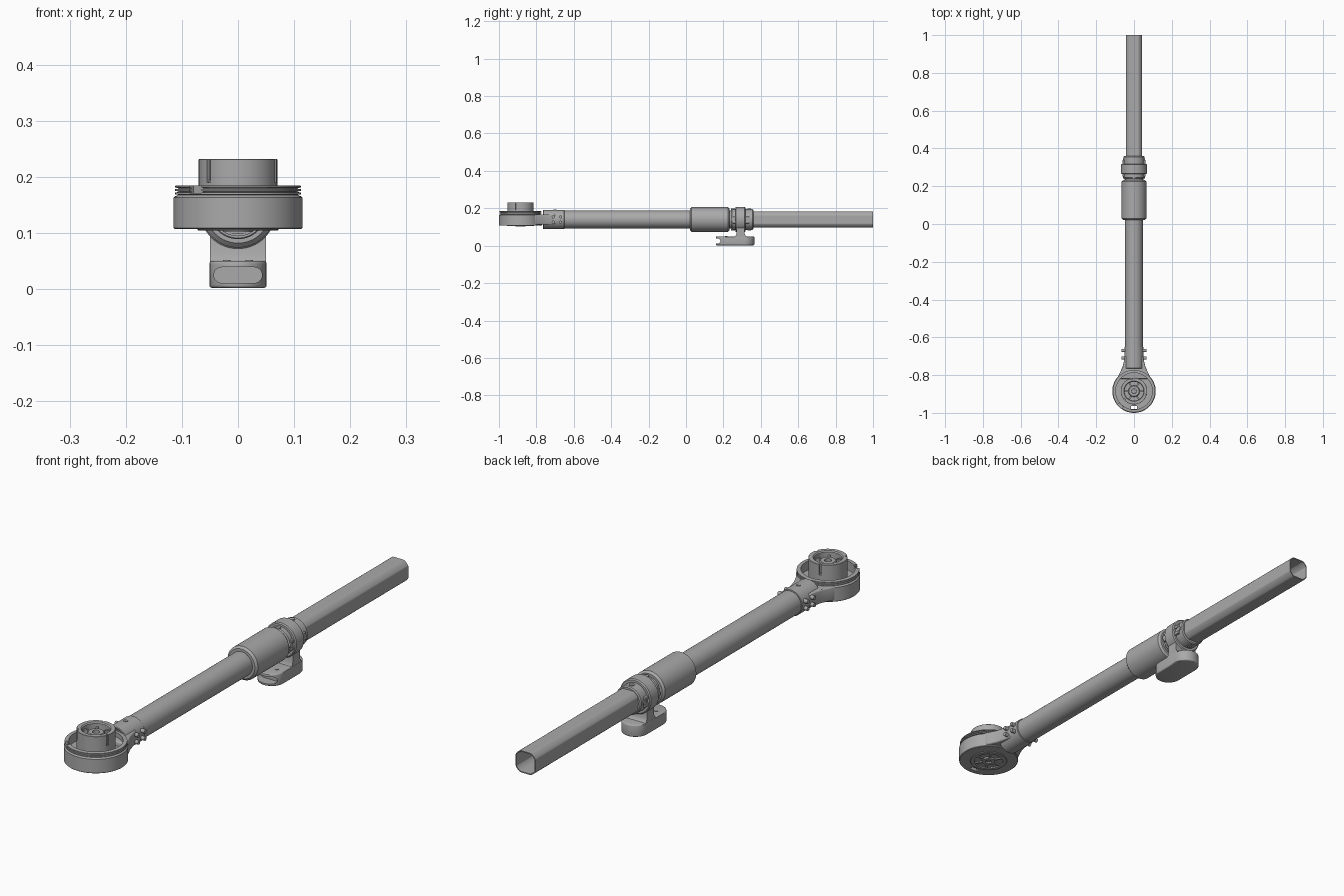
import bpy, bmesh, math
from mathutils import Matrix, Vector

cube = bpy.data.objects.get("Cube")
if cube:
    bpy.data.objects.remove(cube, do_unlink=True)

grey = bpy.data.materials.new("satin grey")
grey.use_nodes = True
GREY = (0.40, 0.40, 0.40, 1)
grey.diffuse_color = GREY
grey.node_tree.nodes["Principled BSDF"].inputs["Base Color"].default_value = GREY

AXIS = 0.14                      # height of the tube axis
HUB = Vector((0, -0.885, 0))     # centre of the head
ALONG = Matrix.Translation((0, 0, AXIS)) @ Matrix.Rotation(-math.pi / 2, 4, 'X')
HEAD = Matrix.Translation(HUB)


def finish(name, bm, matrix=Matrix(), bevel=0):
    bmesh.ops.remove_doubles(bm, verts=bm.verts, dist=1e-6)
    bmesh.ops.recalc_face_normals(bm, faces=bm.faces)
    bm.transform(matrix)
    mesh = bpy.data.meshes.new(name)
    bm.to_mesh(mesh)
    bm.free()
    mesh.materials.append(grey)
    ob = bpy.data.objects.new(name, mesh)
    bpy.context.collection.objects.link(ob)
    if bevel:
        mod = ob.modifiers.new("Bevel", 'BEVEL')
        mod.width, mod.segments, mod.limit_method = bevel, 3, 'ANGLE'
        bake(ob)
    smooth(ob)
    return ob


def smooth(ob):
    bpy.ops.object.select_all(action='DESELECT')
    ob.select_set(True)
    bpy.context.view_layer.objects.active = ob
    bpy.ops.object.shade_smooth_by_angle(angle=math.radians(30))


def bake(ob):
    graph = bpy.context.evaluated_depsgraph_get()
    mesh = bpy.data.meshes.new_from_object(ob.evaluated_get(graph))
    ob.modifiers.clear()
    ob.data = mesh


def cut(ob, cutter):
    mod = ob.modifiers.new("Cut", 'BOOLEAN')
    mod.operation, mod.object, mod.solver = 'DIFFERENCE', cutter, 'EXACT'
    bake(ob)
    bpy.data.objects.remove(cutter, do_unlink=True)
    smooth(ob)


def lathe(name, profile, matrix=HEAD, steps=64):
    """Spin a closed loop of (radius, height) points around z."""
    bm = bmesh.new()
    verts = [bm.verts.new((r, 0, h)) for r, h in profile]
    edges = [bm.edges.new((a, b)) for a, b in zip(verts, verts[1:] + verts[:1])]
    bmesh.ops.spin(bm, geom=verts + edges, cent=(0, 0, 0), axis=(0, 0, 1),
                   angle=math.tau, steps=steps, use_merge=True)
    return finish(name, bm, matrix)


def sleeve(name, inner, outer, start, end, chamfer=0.004):
    c = chamfer
    return lathe(name, [(inner, start), (outer - c, start), (outer, start + c),
                        (outer, end - c), (outer - c, end), (inner, end)], ALONG)


def prism(name, outline, low, high, matrix=Matrix(), bevel=0):
    bm = bmesh.new()
    face = bm.faces.new([bm.verts.new((x, y, low)) for x, y in outline])
    out = bmesh.ops.extrude_face_region(bm, geom=[face])
    tops = [v for v in out["geom"] if isinstance(v, bmesh.types.BMVert)]
    bmesh.ops.translate(bm, vec=(0, 0, high - low), verts=tops)
    return finish(name, bm, matrix, bevel)


def box(name, size, matrix, bevel=0):
    bm = bmesh.new()
    bmesh.ops.create_cube(bm, size=1)
    bmesh.ops.scale(bm, vec=size, verts=bm.verts)
    return finish(name, bm, matrix, bevel)


def rod(name, radius, depth, matrix, sides=20):
    bm = bmesh.new()
    bmesh.ops.create_cone(bm, cap_ends=True, segments=sides, radius1=radius,
                          radius2=radius, depth=depth)
    return finish(name, bm, matrix)


def stadium(half_length, radius, n=14):
    pts = []
    for side in (1, -1):
        for i in range(n + 1):
            a = math.pi * i / n
            pts.append((side * radius * math.cos(a),
                        side * (half_length - radius + radius * math.sin(a))))
    return pts


def spin(angle, radius, z):
    return HEAD @ Matrix.Rotation(angle, 4, 'Z') @ Matrix.Translation((radius, 0, z))


# Tubes: a round front one and a flat-sided rear one
sleeve("front_tube", 0.041, 0.0475, -0.76, 0.25, 0.001)


def flat_sided(radius, flat, n=96):
    ring = []
    for i in range(n):
        a = math.tau * i / n
        ring.append([max(-flat, min(flat, radius * f(a))) for f in (math.cos, math.sin)])
    return ring


bm = bmesh.new()
loops = [[bm.verts.new((x, y, h)) for x, y in flat_sided(r, f)]
         for r, f, h in ((.049, .043, .2), (.049, .043, 1), (.045, .039, 1), (.045, .039, .2))]
for a, b in zip(loops, loops[1:] + loops[:1]):
    for i in range(len(a)):
        j = (i + 1) % len(a)
        bm.faces.new((a[i], a[j], b[j], b[i]))
finish("rear_tube", bm, ALONG)

# Telescoping sleeve and clamp
sleeve("grip_sleeve", 0.046, 0.066, 0.022, 0.232, 0.008)
sleeve("clamp_core", 0.044, 0.055, 0.242, 0.36)
sleeve("clamp_ring", 0.046, 0.068, 0.264, 0.318)
for y in (0.251, 0.338):
    for i in range(4):
        turn = Matrix.Rotation(i * math.pi / 2, 4, 'Y')
        place = Matrix.Translation((0, y, AXIS)) @ turn @ Matrix.Translation((0, 0, 0.054))
        rod("clamp_screw", 0.010, 0.008, place)
for x in (-0.054, 0.054):
    for z in (-0.014, 0.014):
        box("clamp_lug", (0.012, 0.09, 0.012), Matrix.Translation((x, 0.295, AXIS + z)), 0.002)

# Foot with a front slot, and its stem
foot = prism("foot", stadium(0.1025, 0.051), 0.002, 0.05,
             Matrix.Translation((0, 0.2625, 0)), 0.005)
slot = prism("slot_cutter", [(y, x) for x, y in stadium(0.043, 0.014)], -0.05, 0.05,
             Matrix.Translation((0, 0.15, 0.025)) @ Matrix.Rotation(math.pi / 2, 4, 'X'))
cut(foot, slot)
to_side = Matrix(((0, 0, 1, 0), (1, 0, 0, 0), (0, 1, 0, 0), (0, 0, 0, 1)))
prism("foot_stem", [(.255, .045), (.33, .045), (.32, .052), (.314, .064), (.314, .1),
                    (.27, .1), (.27, .064), (.265, .052)], -0.05, 0.05, to_side)
for x in (-0.02, 0.02):
    rod("foot_screw", 0.007, 0.004, Matrix.Translation((x, 0.215, 0.05)))

# Neck between head and tube, with pinch bolts
sleeve("neck_collar", 0.045, 0.051, -0.765, -0.65, 0.002)
flare = [(.09, -.82), (.074, -.785), (.062, -.76), (.054, -.73), (.049, -.70)]
neck = prism("neck_flare", flare + [(-x, y) for x, y in reversed(flare)], 0.113, 0.168,
             bevel=0.006)
cut(neck, rod("bore_cutter", 0.046, 0.1, ALONG @ Matrix.Translation((0, 0, -0.71))))
for side in (-1, 1):
    for y in (-0.71, -0.67):
        for z in (-0.014, 0.014):
            place = Matrix.Translation((side * 0.054, y, AXIS + z))
            rod("neck_bolt", 0.008, 0.022, place @ Matrix.Rotation(math.pi / 2, 4, 'Y'))
rod("neck_screw", 0.008, 0.006, Matrix.Translation((0, -0.70, 0.19)))

# Head housing: a cup with a grooved rim and an open underside
rim = []
for i in range(3):
    z = 0.168 + i * 0.006
    rim += [(.106, z), (.112, z + .001), (.112, z + .004), (.106, z + .005)]
housing = lathe("head_housing", [(.07, .118), (.07, .107), (.113, .107), (.115, .109),
                                 (.115, .163), (.113, .165)] + rim +
                [(.106, .185), (.097, .185), (.097, .15), (.06, .15), (.06, .118)])
cut(housing, box("drain_cutter", (.034, .016, .2), Matrix.Translation((0, -.972, .1))))
cut(housing, box("gap_cutter", (.03, .03, .014),
                 spin(math.radians(-133), .115, .178)))

# Hub on top: hollow drum, spokes and a centre boss
hub = lathe("hub_drum", [(.06, .13), (.07, .13), (.07, .231), (.069, .232),
                         (.054, .232), (.05, .228), (.05, .20), (.06, .19)])
for i in range(3):
    cut(hub, box("notch_cutter", (.012, .009, .06),
                 spin(math.radians(-138 + 120 * i), .069, .22)))
lathe("hub_floor", [(.012, .185), (.066, .185), (.066, .195), (.012, .195)])
lathe("hub_boss", [(.013, .185), (.03, .185), (.03, .216), (.027, .219), (.013, .219)])
for i in range(6):
    box("hub_spoke", (.028, .008, .022), spin(i * math.pi / 3, .04, .205))

# Underside cover with spokes
lathe("bottom_cover", [(.012, .112), (.072, .112), (.072, .106), (.07, .104),
                       (.056, .104), (.056, .109), (.012, .109)])
lathe("bottom_boss", [(.012, .11), (.026, .11), (.026, .102), (.012, .102)])
rod("axle", 0.0125, 0.1, HEAD @ Matrix.Translation((0, 0, .158)))
for i in range(6):
    box("bottom_spoke", (.036, .008, .008), spin(i * math.pi / 3, .041, .108))
